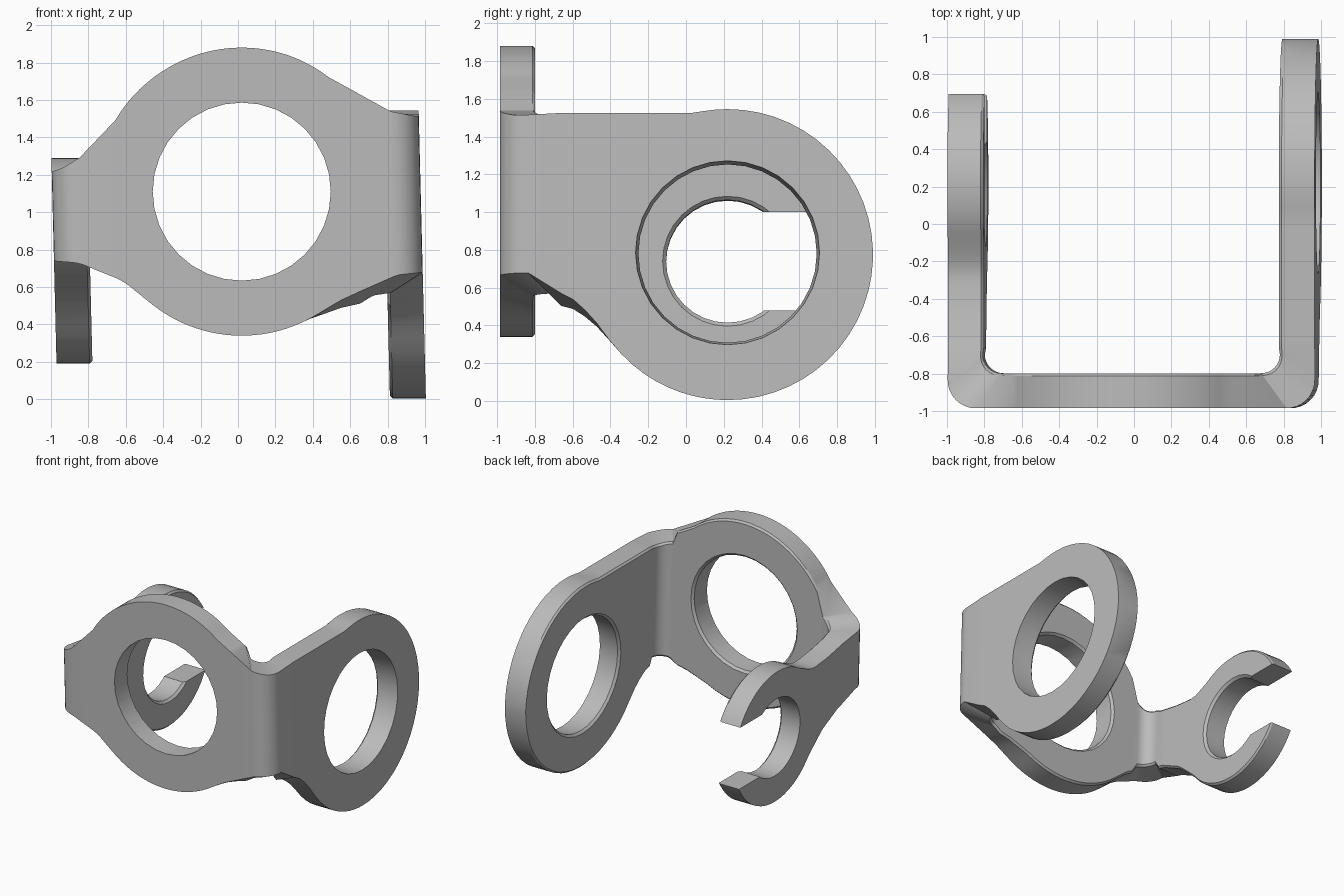
import bpy, bmesh, math
from mathutils import Vector

cube = bpy.data.objects.get("Cube")
if cube:
    bpy.data.objects.remove(cube)

TILT = 0.025      # lean of the side arms per unit of height
OUT, INN = 0.985, 0.793
R_OUT, R_IN = 0.15, 0.10
CHAMFER = 0.015


def interp(pts, v):
    if v <= pts[0][0]:
        return pts[0][1]
    for (a, p), (b, q) in zip(pts, pts[1:]):
        if v <= b:
            return p + (q - p) * (v - a) / (b - a)
    return pts[-1][1]


class Outline:
    """A disc joined to neck lines; gives top and bottom height along the strip."""
    def __init__(self, centre, z, radius, top, bottom):
        self.c, self.z, self.r, self.top, self.bottom = centre, z, radius, top, bottom

    def heights(self, v):
        h = math.sqrt(max(0, self.r ** 2 - (v - self.c) ** 2))
        return (min(interp(self.bottom, v), self.z - h),
                max(interp(self.top, v), self.z + h))

    def arm_stations(self, start):
        n = 14
        ys = [start + (self.c - start) * i / n for i in range(n)]
        return ys + [self.c + self.r * math.sin(math.radians(88 * i / 14)) for i in range(15)]


front = Outline(0.02, 1.11, 0.77,
    [(-1, 1.21), (-.92, 1.24), (-.82, 1.3), (-.7, 1.42), (-.6, 1.54),
     (.36, 1.79), (.83, 1.54), (.96, 1.515)],
    [(-1, .74), (-.87, .73), (-.75, .7), (-.6, .62), (-.47, .515),
     (.4, .44), (.55, .53), (.7, .6), (.85, .665), (1, .68)])
closed_arm = Outline(0.22, 0.775, 0.77,
    [(-1, 1.525), (.05, 1.525), (.22, 1.3), (1, .775)],
    [(-1, .68), (-.8, .63), (-.7, .59), (-.6, .54), (-.5, .45), (-.4, .315),
     (.22, .5), (1, .775)])
open_arm = Outline(0.21, 0.74, 0.55,
    [(-1, 1.21), (-.7, 1.2), (-.45, 1.15), (-.25, 1.13), (-.1, 1.195), (.21, .9), (.76, .74)],
    [(-1, .74), (-.8, .72), (-.6, .66), (-.4, .56), (-.22, .4), (.21, .6), (.76, .74)])

# Each section: outer point, inner point, bottom, top, extra drop of inner bottom edge
sections = []


def add_arm(outline, side):
    rows = []
    for y in outline.arm_stations(-0.66):
        drop = interp([(-.83, .11), (-.4, 0)], y) if side > 0 else 0
        rows.append(((side * OUT, y), (side * INN, y), *outline.heights(y), drop))
    return rows


def add_bend(side):
    rows = []
    for i in range(9):
        a = math.radians(90 * i / 8)
        s, c = math.sin(a), math.cos(a)
        def arc(edge, r):
            return (side * (edge - r + r * s), -(edge - r + r * c))
        po = arc(OUT, R_OUT)
        rows.append((po, arc(INN + .005, R_IN), *front.heights(po[0]), .11 if side > 0 else 0))
    return rows


sections += reversed(add_arm(open_arm, -1))
sections += reversed(add_bend(-1))
for i in range(41):
    x = -0.65 + 1.3 * i / 40
    drop = interp([(.38, 0), (.835, .11)], x)
    sections.append(((x, -OUT), (x, -INN - .005), *front.heights(x), drop))
sections += add_bend(1)
sections += add_arm(closed_arm, 1)

# Bent strip lofted through the sections, with a chamfered inner edge
bm = bmesh.new()
rings = []
for po, pi, bot, top, drop in sections:
    po, pi = Vector(po), Vector(pi)
    c = min(CHAMFER, 0.3 * (top - bot))
    near = pi + (po - pi).normalized() * c
    ring = [(po, top), (po, bot), (near, bot - drop), (pi, bot - drop + c),
            (pi, top - c), (near, top)]
    # The lean fades in over the front plate
    w = min(1, abs(po.x) / 0.8) ** 4
    rings.append([bm.verts.new((p.x - w * TILT * (z - .78), p.y, z)) for p, z in ring])
for a, b in zip(rings, rings[1:]):
    for i in range(6):
        j = (i + 1) % 6
        bm.faces.new((a[i], a[j], b[j], b[i]))
bm.faces.new(rings[0])
bm.faces.new(rings[-1])
bmesh.ops.recalc_face_normals(bm, faces=bm.faces)


def make_object(name, bm):
    mesh = bpy.data.meshes.new(name)
    bm.to_mesh(mesh)
    bm.free()
    obj = bpy.data.objects.new(name, mesh)
    bpy.context.collection.objects.link(obj)
    return obj


bracket = make_object("bent_ring_bracket", bm)


def ring_cutter(name, centre, inward, r_start, r_end, n=32):
    """Round cutter centred on the inner face, flaring past it for a chamfer."""
    cb = bmesh.new()
    stations = [(-.4, r_start), (-.19, r_start), (-.018, r_end), (.05, r_end + .068)]
    loops = [[cb.verts.new((r * math.cos(math.tau * i / n), r * math.sin(math.tau * i / n), d))
              for i in range(n)] for d, r in stations]
    for a, b in zip(loops, loops[1:]):
        for i in range(n):
            j = (i + 1) % n
            cb.faces.new((a[i], a[j], b[j], b[i]))
    cb.faces.new(loops[0])
    cb.faces.new(loops[-1])
    bmesh.ops.recalc_face_normals(cb, faces=cb.faces)
    obj = make_object(name, cb)
    obj.rotation_euler = Vector(inward).to_track_quat('Z', 'Y').to_euler()
    obj.location = centre
    return obj


def box_cutter(name, centre, size):
    cb = bmesh.new()
    bmesh.ops.create_cube(cb, size=1)
    bmesh.ops.scale(cb, vec=size, verts=cb.verts)
    obj = make_object(name, cb)
    obj.location = centre
    return obj


# Holes in the front plate and both arms, and the slot opening the hook
cutters = [
    ring_cutter("front_hole", (.02, -INN - .005, 1.11), (0, 1, 0), .476, .476),
    ring_cutter("closed_arm_hole", (INN, .22, .78), (-1, 0, -TILT), .487, .472),
    ring_cutter("open_arm_hole", (-INN, .22, .74), (1, 0, TILT), .325, .325),
    box_cutter("hook_slot", (-.9, .8, .74), (.5, .8, .52)),
]
bpy.context.view_layer.update()
bpy.ops.object.select_all(action='DESELECT')
bracket.select_set(True)
bpy.context.view_layer.objects.active = bracket
for cutter in cutters:
    cutter.hide_render = True
    mod = bracket.modifiers.new(cutter.name, 'BOOLEAN')
    mod.operation = 'DIFFERENCE'
    mod.solver = 'EXACT'
    mod.object = cutter
    bpy.ops.object.modifier_apply(modifier=mod.name)
    bpy.data.objects.remove(cutter)

# Material and shading
grey = bpy.data.materials.new("plain_grey")
grey.use_nodes = True
grey.diffuse_color = (.5, .5, .5, 1)
grey.node_tree.nodes["Principled BSDF"].inputs["Base Color"].default_value = (.5, .5, .5, 1)
bracket.data.materials.clear()
bracket.data.materials.append(grey)
bpy.ops.object.shade_smooth_by_angle(angle=math.radians(25))
